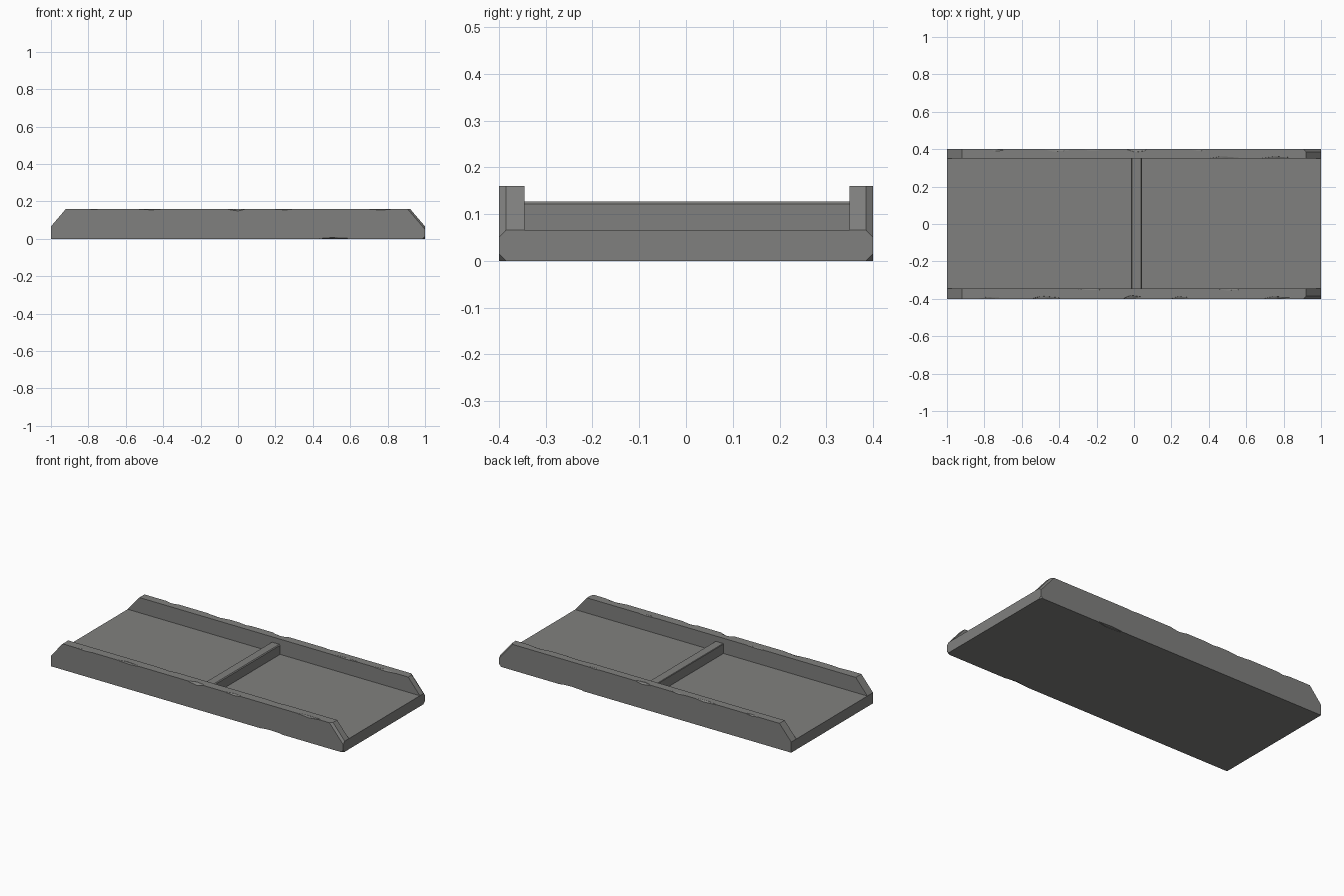
import bpy, bmesh, random
from mathutils import Vector

if "Cube" in bpy.data.objects:
    bpy.data.objects.remove(bpy.data.objects["Cube"])

random.seed(4)
stone = bpy.data.materials.new("grey stone")
stone.diffuse_color = (0.216, 0.216, 0.209, 1)
stone.use_nodes = True
stone.node_tree.nodes["Principled BSDF"].inputs["Base Color"].default_value = stone.diffuse_color


def make_object(name, bm):
    bmesh.ops.recalc_face_normals(bm, faces=bm.faces)
    me = bpy.data.meshes.new(name)
    bm.to_mesh(me)
    bm.free()
    me.materials.append(stone)
    ob = bpy.data.objects.new(name, me)
    bpy.context.collection.objects.link(ob)
    return ob


def extrude_y(name, profile, y0, y1, corner_cuts=()):
    """Extrude an x-z profile along y, then slice worn corners off with planes."""
    bm = bmesh.new()
    f = bm.faces.new([bm.verts.new((x, y0, z)) for x, z in profile])
    ext = bmesh.ops.extrude_face_region(bm, geom=[f])["geom"]
    bmesh.ops.translate(bm, vec=(0, y1 - y0, 0),
                        verts=[v for v in ext if isinstance(v, bmesh.types.BMVert)])
    for co, no in corner_cuts:
        cut = bmesh.ops.bisect_plane(bm, geom=bm.verts[:] + bm.edges[:] + bm.faces[:],
                                     plane_co=co, plane_no=no, clear_outer=True)
        edges = [e for e in cut["geom_cut"] if isinstance(e, bmesh.types.BMEdge)]
        bmesh.ops.holes_fill(bm, edges=edges)
    return make_object(name, bm)


def chip(ob, chips):
    """Knock shallow facets out of the edges: (x, y, z, half length, depth)."""
    bm = bmesh.new()
    for x, y, z, length, depth in chips:
        res = bmesh.ops.create_icosphere(bm, subdivisions=1, radius=1)
        for v in res["verts"]:
            r = random.uniform(0.8, 1.15)
            v.co = Vector((x + v.co.x * length * r, y + v.co.y * depth * 1.6 * r,
                           z + v.co.z * depth * r))
    cutter = make_object("chip_cutter", bm)
    cutter.hide_render = True
    mod = ob.modifiers.new("chips", 'BOOLEAN')
    mod.operation, mod.solver, mod.object = 'DIFFERENCE', 'EXACT', cutter
    mod.use_self = True
    bpy.context.view_layer.update()
    dg = bpy.context.evaluated_depsgraph_get()
    me = bpy.data.meshes.new_from_object(ob.evaluated_get(dg))
    ob.modifiers.clear()
    ob.data = me
    bpy.data.objects.remove(cutter)


# floor slab between the rails
extrude_y("floor_slab", [(-1, 0), (1, 0), (1, 0.066), (-1, 0.066)], -0.345, 0.35)

# side rails with sloped ends
rail = [(-1, 0), (1, 0), (1, 0.066), (0.92, 0.16), (-0.92, 0.16), (-1, 0.066)]
for name, s, y0, y1 in (("front_rail", -1, -0.4, -0.345), ("back_rail", 1, 0.35, 0.4)):
    cuts = [((0.985, s * 0.4, 0), (1, s, -1)),            # worn bottom corner
            ((0.96, s * 0.385, 0.113), (0.76, s * 0.7, 0.65))]  # worn sloped edge
    ob = extrude_y(name, rail, y0, y1, cuts)
    inner = y0 if s > 0 else y1
    chips = [(0.0 if s < 0 else 0.02, s * 0.4, 0.163, 0.06, 0.013),
             (0.5, s * 0.4, -0.002, 0.09, 0.01)]
    for x in (-0.72, -0.45, -0.2, 0.3, 0.48, 0.75):
        y = s * 0.4 if random.random() < 0.6 else inner
        chips.append((x + random.uniform(-0.06, 0.06), y, 0.163,
                      random.uniform(0.05, 0.1), random.uniform(0.007, 0.01)))
    chip(ob, chips)

# raised bar across the middle
extrude_y("cross_bar", [(-0.015, 0.06), (0.043, 0.06), (0.043, 0.122),
                        (0.038, 0.127), (-0.012, 0.127), (-0.015, 0.124)], -0.35, 0.355)
